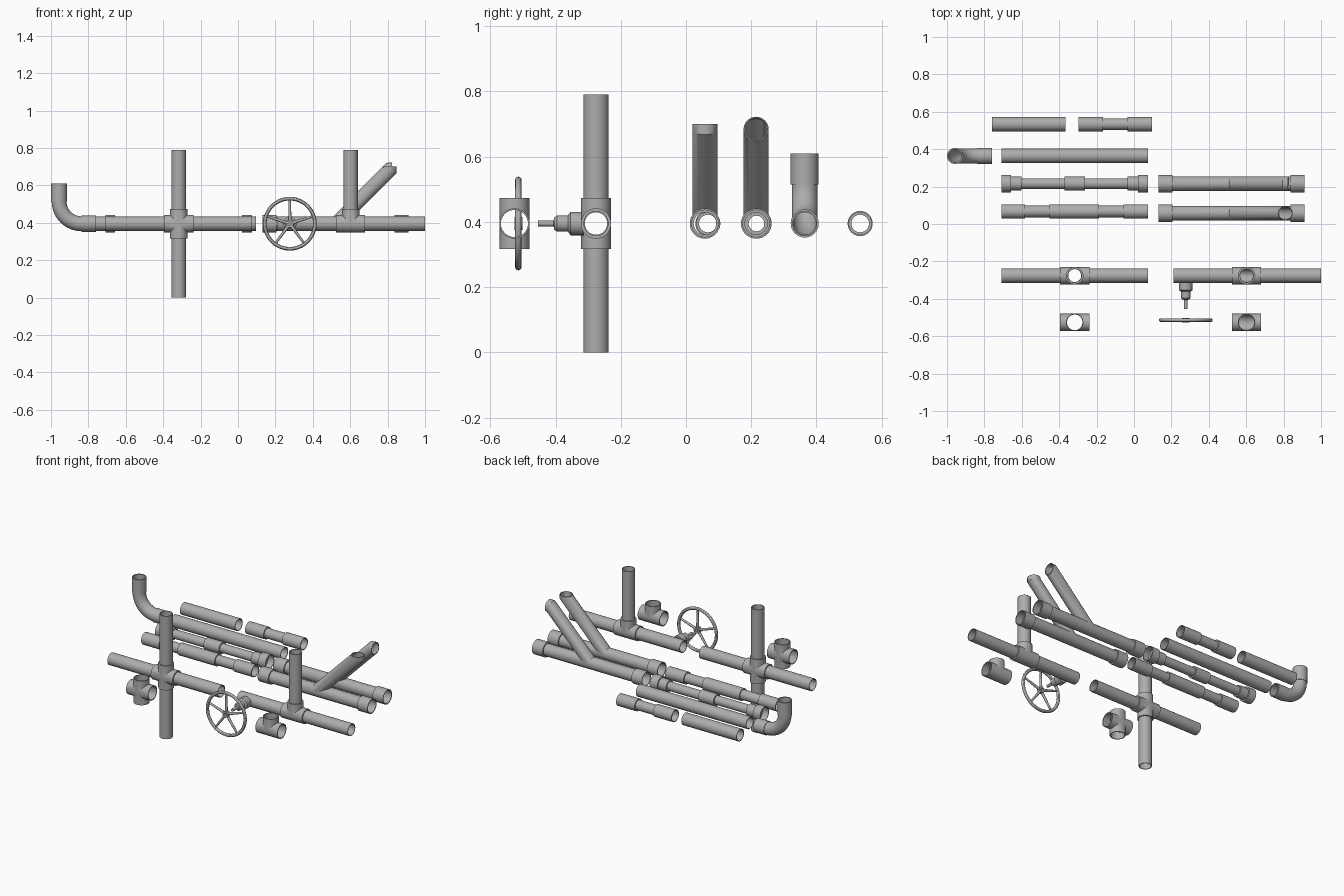
import bpy, bmesh
from math import sin, cos, pi, radians
from mathutils import Vector

cube = bpy.data.objects.get("Cube")
if cube:
    bpy.data.objects.remove(cube)

SIDES = 32
Z = 0.395          # height of every pipe axis
PIPE, FIT, WALL = 0.0385, 0.0465, 0.004

steel = bpy.data.materials.new("grey_metal")
steel.use_nodes = True
steel.diffuse_color = (0.42, 0.42, 0.42, 1)
steel.node_tree.nodes["Principled BSDF"].inputs["Base Color"].default_value = steel.diffuse_color


def finish(name, bm):
    bmesh.ops.recalc_face_normals(bm, faces=bm.faces)
    mesh = bpy.data.meshes.new(name)
    bm.to_mesh(mesh)
    bm.free()
    mesh.materials.append(steel)
    ob = bpy.data.objects.new(name, mesh)
    bpy.context.collection.objects.link(ob)
    return ob


def bridge(bm, a, b):
    for i in range(SIDES):
        j = (i + 1) % SIDES
        bm.faces.new((a[i], a[j], b[j], b[i]))


def lathe(name, profile, origin, axis, capped=False):
    """Spin (distance, radius) points about an axis; closed loop unless capped."""
    bm = bmesh.new()
    d = Vector(axis)
    u = Vector((0, 0, 1))
    v = d.cross(u)
    rings = []
    for t, r in profile:
        rings.append([bm.verts.new(Vector(origin) + d * t + r * (u * cos(a) + v * sin(a)))
                      for a in (2 * pi * i / SIDES for i in range(SIDES))])
    for a, b in zip(rings, rings[1:]):
        bridge(bm, a, b)
    if capped:
        bm.faces.new(rings[0])
        bm.faces.new(rings[-1])
    else:
        bridge(bm, rings[-1], rings[0])
    return finish(name, bm)


def stepped_pipe(name, y, x, sections):
    """Hollow straight pipe from sections of (end x, radius)."""
    outer = []
    start = x
    for end, r in sections:
        outer += [(start, r), (end, r)]
        start = end
    bore = min(r for _, r in sections) - WALL
    mouth = sections[0][1] - WALL
    if mouth > bore:
        inner = [(start, mouth), (start - 0.04, mouth), (start - 0.04, bore),
                 (x + 0.04, bore), (x + 0.04, mouth), (x, mouth)]
    else:
        inner = [(start, bore), (x, bore)]
    return lathe(name, outer + inner, (0, y, Z), (1, 0, 0))


def rod(y, path, r, extend=0.0):
    """Solid round rod along an (x, z) path with mitred corners."""
    pts = [Vector((px, y, pz)) for px, pz in path]
    pts[0] += (pts[0] - pts[1]).normalized() * extend
    pts[-1] += (pts[-1] - pts[-2]).normalized() * extend
    dirs = [(b - a).normalized() for a, b in zip(pts, pts[1:])]
    bm = bmesh.new()
    rings = []
    u = Vector((0, 1, 0))
    for k, p in enumerate(pts):
        d = dirs[max(k - 1, 0)]
        n = d + dirs[min(k, len(dirs) - 1)]
        ring = []
        for i in range(SIDES):
            a = 2 * pi * i / SIDES
            off = r * (u * cos(a) + d.cross(u) * sin(a))
            ring.append(bm.verts.new(p + off - d * (off.dot(n) / d.dot(n))))
        rings.append(ring)
    for a, b in zip(rings, rings[1:]):
        bridge(bm, a, b)
    bm.faces.new(rings[0])
    bm.faces.new(rings[-1])
    return finish("helper_rod", bm)


def hollow(name, y, solids, bores):
    """Unite solid rods, then drill the bores out of them."""
    base = rod(y, *solids[0])
    base.name = base.data.name = name
    tools = [(rod(y, *s), 'UNION') for s in solids[1:]]
    tools += [(rod(y, *b, 0.01), 'DIFFERENCE') for b in bores]
    bpy.context.view_layer.objects.active = base
    for tool, op in tools:
        mod = base.modifiers.new("cut", 'BOOLEAN')
        mod.operation, mod.object, mod.solver = op, tool, 'EXACT'
        bpy.ops.object.modifier_apply(modifier=mod.name)
        bpy.data.objects.remove(tool)
    return base


# Straight and stepped pipes
stepped_pipe("short_pipe", 0.534, -0.76, [(-0.367, PIPE)])
stepped_pipe("short_joint", 0.534, -0.297, [(-0.166, PIPE), (-0.035, 0.031), (0.096, PIPE)])
stepped_pipe("long_pipe", 0.364, -0.709, [(0.075, PIPE)])
stepped_pipe("collared_joint", 0.216, -0.709,
             [(-0.658, FIT), (-0.602, 0.037), (-0.372, 0.028), (-0.262, 0.037),
              (-0.035, 0.028), (0.021, 0.037), (0.075, FIT)])
stepped_pipe("sleeved_joint", 0.067, -0.709,
             [(-0.583, PIPE), (-0.452, 0.031), (-0.187, PIPE), (-0.056, 0.031), (0.075, PIPE)])

# Elbow with a socket at each end
ex, bend = -0.957, 0.12
arc = [(ex + bend - bend * cos(a), Z + bend - bend * sin(a))
       for a in (radians(9 * i) for i in range(11))]
top, side = (ex, 0.61), (-0.76, Z)
hollow("elbow", 0.364,
       [([(ex, 0.59)] + arc + [(-0.78, Z)], 0.0395),
        ([(ex, Z + bend), top], 0.043), ([(ex + bend, Z), side], 0.043)],
       [([top] + arc + [side], 0.0355)])

# Angled branch pipes, one ending upward and one ending sideways
for name, y, end in (("branch_up", 0.058, (0.81, 0.70)), ("branch_side", 0.215, (0.826, 0.684))):
    run = [(0.131, Z), (0.912, Z)]
    arm = [(0.525, Z), (0.81, 0.683), end]
    hollow(name, y,
           [([(0.171, Z), (0.872, Z)], PIPE), ([(0.131, Z), (0.206, Z)], FIT),
            ([(0.837, Z), (0.912, Z)], FIT), (arm, PIPE)],
           [(run, PIPE - WALL), (arm, PIPE - WALL),
            ([(0.131, Z), (0.171, Z)], 0.041), ([(0.872, Z), (0.912, Z)], 0.041)])

# Cross and tee: once fitted with pipes, once as a bare fitting
HALF = 0.078
for kind, x, low, left, right in (("cross", -0.317, 0.0, -0.709, 0.075), ("tee", 0.602, Z, 0.211, 1.0)):
    foot = Z - HALF if kind == "cross" else Z
    collars = [[(x - HALF, Z), (x + HALF, Z)], [(x, foot), (x, Z + HALF)]]
    pipes = [[(left, Z), (right, Z)], [(x, low), (x, 0.79)]]
    hollow(kind + "_fitting", -0.526,
           [(c, FIT) for c in collars], [(c, 0.0415) for c in collars])
    hollow(kind + "_pipes", -0.276,
           [(c, FIT) for c in collars] + [(p, PIPE) for p in pipes],
           [(p, PIPE - WALL) for p in pipes])

# Valve neck and stem
vx = 0.277
lathe("valve_stem", [(0.312, 0.036), (0.354, 0.036), (0.362, 0.025), (0.396, 0.025),
                     (0.404, 0.018), (0.406, 0.009), (0.454, 0.009)],
      (vx, 0, Z), (0, -1, 0), capped=True)

# Handwheel: rim, hub and five tapered spokes
wy = -0.514
bpy.ops.mesh.primitive_torus_add(location=(vx, wy, Z), rotation=(pi / 2, 0, 0), major_radius=0.134,
                                 minor_radius=0.0098, major_segments=48, minor_segments=12)
rim = bpy.context.object
rim.name = "wheel_rim"
rim.data.materials.append(steel)
lathe("wheel_hub", [(-0.012, 0.02), (0.012, 0.02), (0.012, 0.009), (-0.012, 0.009)],
      (vx, wy, Z), (0, -1, 0))
for i in range(5):
    a = pi / 2 + 2 * pi * i / 5
    mid = 0.073
    bpy.ops.mesh.primitive_cone_add(vertices=12, radius1=0.009, radius2=0.006, depth=0.114,
                                    location=(vx + mid * cos(a), wy, Z + mid * sin(a)),
                                    rotation=(0, pi / 2 - a, 0))
    bpy.context.object.name = f"wheel_spoke_{i + 1}"
    bpy.context.object.data.materials.append(steel)

# Smooth round walls, keep rims crisp
for ob in bpy.context.scene.objects:
    ob.select_set(ob.type == 'MESH')
bpy.context.view_layer.objects.active = rim
bpy.ops.object.shade_smooth_by_angle(angle=radians(30))
